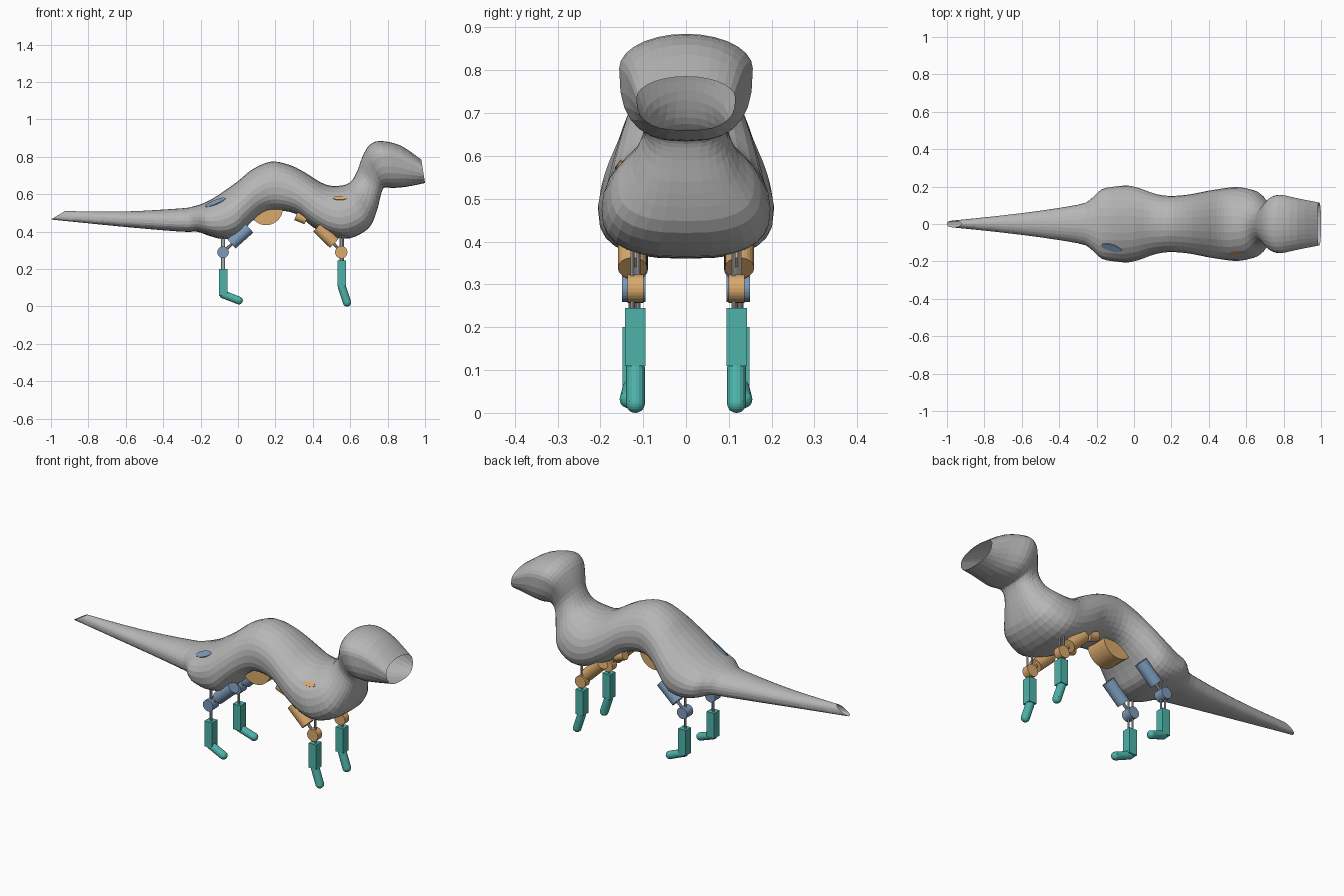
import bpy, bmesh, math
from mathutils import Vector, Matrix
from mathutils.bvhtree import BVHTree

if "Cube" in bpy.data.objects:
    bpy.data.objects.remove(bpy.data.objects["Cube"])


def material(name, rgb):
    m = bpy.data.materials.new(name)
    m.diffuse_color = (*rgb, 1)
    m.use_nodes = True
    m.node_tree.nodes["Principled BSDF"].inputs["Base Color"].default_value = m.diffuse_color
    return m


GREY = material("skin grey", (0.47, 0.47, 0.47))
ORANGE = material("orange", (0.70, 0.40, 0.15))
BLUE = material("blue", (0.20, 0.32, 0.49))
TEAL = material("teal", (0.075, 0.45, 0.40))
STEEL = material("rod grey", (0.50, 0.51, 0.53))


def finish(name, bm, mat):
    bmesh.ops.recalc_face_normals(bm, faces=bm.faces)
    me = bpy.data.meshes.new(name)
    bm.to_mesh(me)
    bm.free()
    me.materials.append(mat)
    ob = bpy.data.objects.new(name, me)
    bpy.context.collection.objects.link(ob)
    return ob


def add_tube(bm, p, q, r, seg=24):
    p, q = Vector(p), Vector(q)
    d = q - p
    mat = Matrix.Translation((p + q) / 2) @ d.to_track_quat('Z', 'Y').to_matrix().to_4x4()
    bmesh.ops.create_cone(bm, cap_ends=True, segments=seg, radius1=r, radius2=r,
                          depth=d.length, matrix=mat)


def tube(name, p, q, r, mat, seg=24):
    bm = bmesh.new()
    add_tube(bm, p, q, r, seg)
    return finish(name, bm, mat)


def capsule(name, p, q, r, mat):
    bm = bmesh.new()
    add_tube(bm, p, q, r, 16)
    for c in (p, q):
        bmesh.ops.create_uvsphere(bm, u_segments=16, v_segments=10, radius=r,
                                  matrix=Matrix.Translation(c))
    return finish(name, bm, mat)


def box(name, centre, size, mat):
    bm = bmesh.new()
    bmesh.ops.create_cube(bm, size=1, matrix=Matrix.Translation(centre)
                          @ Matrix.Diagonal((*size, 1)))
    return finish(name, bm, mat)


# Skin: rings from tail to open snout
# top x, top z, bottom x, bottom z, half width, height fraction of widest point
RINGS = [
    (-.925, .51, -1.0, .465, .018, .5),
    (-.60, .508, -.60, .425, .058, .5),
    (-.30, .525, -.30, .40, .103, .45),
    (-.24, .535, -.22, .40, .135, .45),
    (-.19, .55, -.16, .38, .185, .45),
    (-.13, .58, -.08, .36, .20, .45),
    (-.07, .62, .00, .375, .205, .45),
    (.00, .67, .06, .44, .19, .45),
    (.08, .735, .13, .50, .163, .45),
    (.18, .775, .20, .515, .15, .48),
    (.28, .755, .31, .495, .158, .45),
    (.36, .715, .40, .425, .175, .43),
    (.44, .665, .50, .375, .19, .4),
    (.50, .645, .60, .365, .197, .4),
    (.57, .65, .70, .42, .175, .42),
    (.61, .675, .742, .51, .125, .45),
    (.64, .73, .762, .59, .098, .5),
    (.665, .80, .775, .628, .115, .6),
    (.70, .86, .79, .636, .142, .65),
    (.76, .885, .83, .634, .156, .68),
    (.87, .86, .90, .64, .136, .66),
    (.98, .785, 1.0, .66, .115, .6),
]
SEG, STEPS = 28, 3


def spline(a, b, c, d, t):
    return [.5 * (2 * q + (r - p) * t + (2 * p - 5 * q + 4 * r - s) * t * t
                  + (3 * q - p - 3 * r + s) * t ** 3)
            for p, q, r, s in zip(a, b, c, d)]


def skin_ring(bm, st):
    tx, tz, bx, bz, w, f = st
    ring = []
    for i in range(SEG):
        a = 2 * math.pi * i / SEG
        c, s = math.cos(a), math.sin(a)
        e = 1.0 if s >= 0 else .75          # flatter belly, rounder back
        y = math.copysign(abs(c) ** e, c) * w
        k = math.copysign(abs(s) ** e, s)
        h = f + ((1 - f) if s >= 0 else f) * k
        ring.append(bm.verts.new((bx + (tx - bx) * h, y, bz + (tz - bz) * h)))
    return ring


bm = bmesh.new()
stations = []
last = len(RINGS) - 1
for i in range(last):
    four = [RINGS[min(max(i + k, 0), last)] for k in (-1, 0, 1, 2)]
    stations += [spline(*four, j / STEPS) for j in range(STEPS)]
stations.append(RINGS[-1])
rings = [skin_ring(bm, s) for s in stations]
for r0, r1 in zip(rings, rings[1:]):
    for j in range(SEG):
        k = (j + 1) % SEG
        bm.faces.new((r0[j], r0[k], r1[k], r1[j]))
bm.normal_update()
tree = BVHTree.FromBMesh(bm)
finish("body_skin", bm, GREY)


# Joint discs just breaking through the skin on one flank
def flank_disc(name, x, z, rx, rz, tilt, mat):
    hit, n, _, _ = tree.ray_cast(Vector((x, -1, z)), Vector((0, 1, 0)))
    if hit is None:
        return
    if n.y > 0:
        n = -n
    bm = bmesh.new()
    m = (Matrix.Translation(hit) @ n.to_track_quat('Z', 'Y').to_matrix().to_4x4()
         @ Matrix.Rotation(tilt, 4, 'Z') @ Matrix.Diagonal((rx, rz, 1, 1)))
    bmesh.ops.create_cone(bm, cap_ends=True, segments=24, radius1=1, radius2=1,
                          depth=.009, matrix=m)
    finish(name, bm, mat)


flank_disc("hip_disc", -.12, .555, .06, .02, math.radians(33), BLUE)
flank_disc("shoulder_disc", .545, .578, .036, .012, 0, ORANGE)

# Waist motor drum under the belly
tube("waist_drum", (.15, -.06, .525), (.15, .06, .525), .09, ORANGE, 40)

for s, side in ((-1, "right"), (1, "left")):
    # Hind leg
    y = .122 * s
    tube("hind_thigh_" + side, (.06, y, .42), (-.035, y, .335), .033, BLUE)
    tube("hind_knee_" + side, (-.08, y - .027, .29), (-.08, y + .027, .29), .031, BLUE)
    tube("hind_thigh_rod_" + side, (-.08, y, .29), (-.02, y, .347), .008, STEEL, 10)
    for dx in (-.007, .007):
        tube("hind_rod_" + side, (-.08 + dx, y - dx, .19), (-.08 + dx, y - dx, .40),
             .005, STEEL, 10)
    box("hind_shin_" + side, (-.079, y + .002 * s, .13), (.046, .048, .14), TEAL)
    capsule("hind_foot_" + side, (-.078, y + .004 * s, .064),
            (.005, y + .012 * s, .032), .021, TEAL)

    # Front leg
    y = .118 * s
    tube("front_upper_arm_" + side, (.425, y + .007 * s, .425),
         (.515, y + .007 * s, .338), .034, ORANGE)
    tube("front_arm_motor_" + side, (.31, y - .03 * s, .485),
         (.365, y - .03 * s, .463), .025, ORANGE)
    tube("front_elbow_" + side, (.552, y - .019, .29), (.552, y + .019, .29), .033, ORANGE)
    tube("front_arm_rod_" + side, (.552, y, .29), (.50, y, .35), .008, STEEL, 10)
    for dx in (-.007, .007):
        tube("front_rod_" + side, (.555 + dx, y - dx, .23), (.555 + dx, y - dx, .40),
             .005, STEEL, 10)
    box("front_shin_" + side, (.555, y, .177), (.046, .048, .136), TEAL)
    capsule("front_foot_" + side, (.555, y, .105), (.583, y, .022), .022, TEAL)
